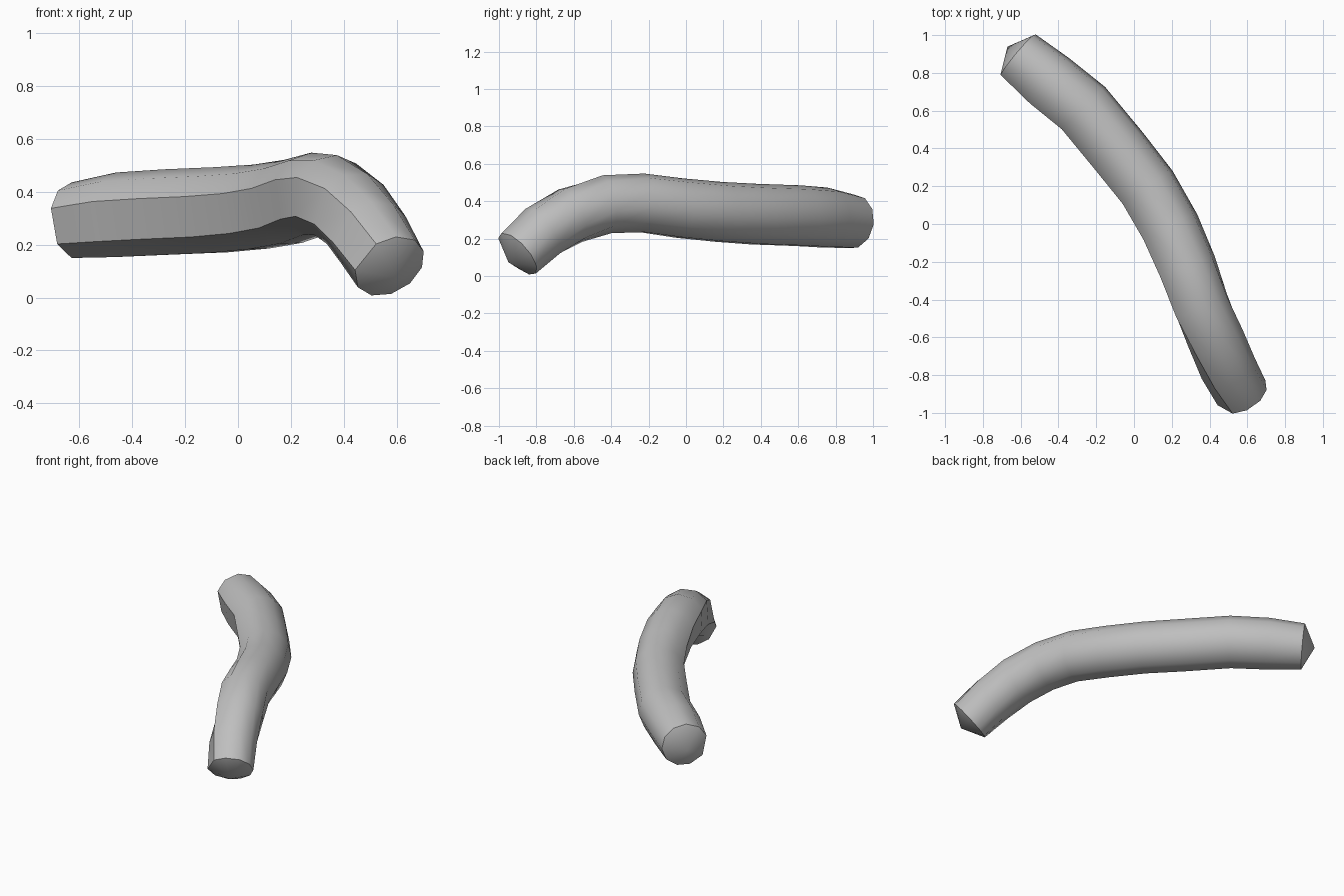
import bpy, bmesh, math
from mathutils import Vector

cube = bpy.data.objects.get("Cube")
if cube:
    bpy.data.objects.remove(cube, do_unlink=True)

# One plain grey for the whole tube
grey = bpy.data.materials.new("plain grey")
grey.use_nodes = True
grey.diffuse_color = (0.52, 0.52, 0.52, 1)
grey.node_tree.nodes["Principled BSDF"].inputs["Base Color"].default_value = (0.52, 0.52, 0.52, 1)

# Centre line from back to front: x, y, z, radius, twist in degrees
PATH = [
    (-0.615, 0.893, 0.29, 0.146, 0),
    (-0.45, 0.755, 0.31, 0.163, 0),
    (-0.27, 0.61, 0.32, 0.165, 0),
    (-0.08, 0.38, 0.328, 0.165, 0),
    (0.07, 0.19, 0.34, 0.163, 0),
    (0.19, -0.02, 0.36, 0.162, 0),
    (0.28, -0.23, 0.388, 0.16, 2),
    (0.35, -0.43, 0.383, 0.158, 8),
    (0.43, -0.61, 0.327, 0.156, 17),
    (0.50, -0.77, 0.235, 0.152, 25),
    (0.572, -0.9, 0.118, 0.143, 30),
]
# Corner angles of the cross-section; the wide gap makes the flat side
ANGLES = [19, 52, 88, 120, 152, 185, 218, 252, 285, 323]
TIP = 0.072

centres = [Vector(p[:3]) for p in PATH]
last = len(PATH) - 1
bm = bmesh.new()
rings, tangents = [], []

# Rings along the bent centre line
for i, (x, y, z, radius, twist) in enumerate(PATH):
    tangent = (centres[min(i + 1, last)] - centres[max(i - 1, 0)]).normalized()
    side = Vector((tangent.y, -tangent.x, 0)).normalized()
    up = tangent.cross(side)
    if up.z < 0:
        up.negate()
    ring = []
    for a in ANGLES:
        t = math.radians(a + twist)
        ring.append(bm.verts.new(centres[i] + radius * (math.cos(t) * side + math.sin(t) * up)))
    rings.append(ring)
    tangents.append(tangent)

# Tube walls
n = len(ANGLES)
for lower, upper in zip(rings, rings[1:]):
    for j in range(n):
        k = (j + 1) % n
        bm.faces.new((lower[j], lower[k], upper[k], upper[j]))

# Shallow cone on each end
for i, sign in ((0, -1), (last, 1)):
    tip = bm.verts.new(centres[i] + tangents[i] * sign * TIP)
    for j in range(n):
        bm.faces.new((rings[i][j], rings[i][(j + 1) % n], tip))

bmesh.ops.recalc_face_normals(bm, faces=bm.faces)
mesh = bpy.data.meshes.new("bent_tube")
bm.to_mesh(mesh)
bm.free()
mesh.materials.append(grey)
tube = bpy.data.objects.new("bent_tube", mesh)
bpy.context.scene.collection.objects.link(tube)

# Smooth shading, keeping the flat side and the end rims crisp
bpy.ops.object.select_all(action="DESELECT")
tube.select_set(True)
bpy.context.view_layer.objects.active = tube
bpy.ops.object.shade_smooth_by_angle(angle=math.radians(40))
